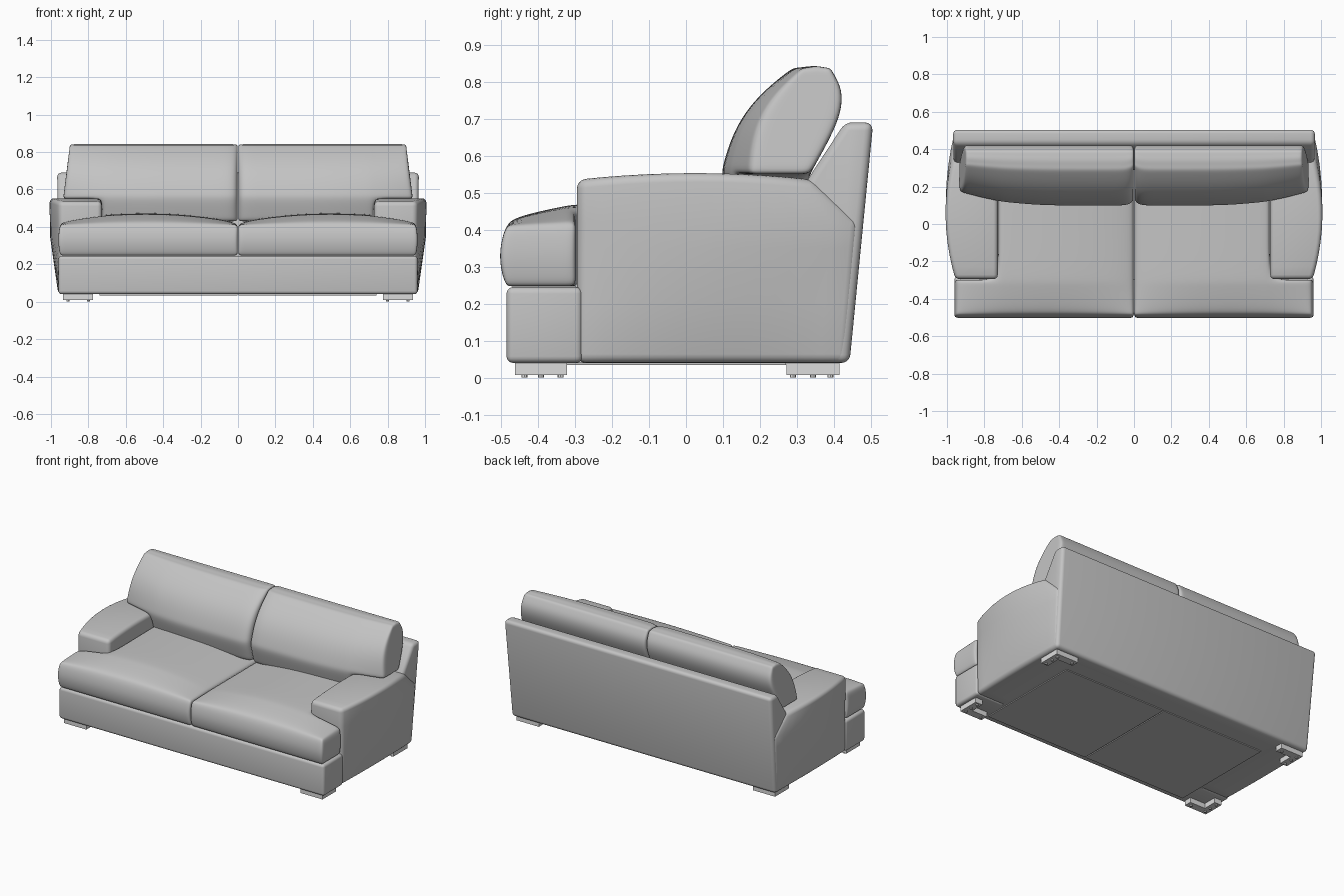
import bpy, bmesh, math

if "Cube" in bpy.data.objects:
    bpy.data.objects.remove(bpy.data.objects["Cube"])


def material(name, v):
    m = bpy.data.materials.new(name)
    m.diffuse_color = (v, v, v, 1)
    m.use_nodes = True
    m.node_tree.nodes["Principled BSDF"].inputs["Base Color"].default_value = m.diffuse_color
    return m


FABRIC = material("grey upholstery", 0.55)
FOOT = material("light grey feet", 0.72)


def lerp(x, pts):
    """Piecewise linear curve through (x, value) points."""
    if x <= pts[0][0]:
        return pts[0][1]
    for (a, va), (b, vb) in zip(pts, pts[1:]):
        if x <= b:
            return va + (vb - va) * (x - a) / (b - a)
    return pts[-1][1]


def finish(name, bm, mat, bevel=0, segs=4, subsurf=0):
    bmesh.ops.recalc_face_normals(bm, faces=bm.faces)
    if bevel:
        sharp = [e for e in bm.edges if e.calc_face_angle(0) > math.radians(30)]
        bmesh.ops.bevel(bm, geom=sharp, offset=bevel, segments=segs,
                        profile=0.5, affect='EDGES', clamp_overlap=True)
    me = bpy.data.meshes.new(name)
    bm.to_mesh(me)
    bm.free()
    me.materials.append(mat)
    ob = bpy.data.objects.new(name, me)
    bpy.context.collection.objects.link(ob)
    bpy.ops.object.select_all(action='DESELECT')
    ob.select_set(True)
    bpy.context.view_layer.objects.active = ob
    if subsurf:
        me.polygons.foreach_set("use_smooth", [True] * len(me.polygons))
        ob.modifiers.new("soften", 'SUBSURF').levels = subsurf
        ob.modifiers["soften"].render_levels = subsurf
    else:
        bpy.ops.object.shade_smooth_by_angle(angle=math.radians(35))
    return ob


def lattice(name, xs, ys, zs, warp, keep=lambda x, y, z: True, **kw):
    """Shell around the kept cells of a grid, its points moved by warp."""
    bm = bmesh.new()
    verts = {}
    size = (len(xs) - 1, len(ys) - 1, len(zs) - 1)

    def vert(key):
        if key not in verts:
            i, j, k = key
            verts[key] = bm.verts.new(warp(xs[i], ys[j], zs[k]))
        return verts[key]

    def solid(c):
        if any(n < 0 or n >= s for n, s in zip(c, size)):
            return False
        return keep(*[(a[n] + a[n + 1]) / 2 for a, n in zip((xs, ys, zs), c)])

    for c in [(i, j, k) for i in range(size[0]) for j in range(size[1]) for k in range(size[2])]:
        if not solid(c):
            continue
        for ax in range(3):
            for side in (0, 1):
                n = list(c)
                n[ax] += 2 * side - 1
                if solid(n):
                    continue
                u, w = [a for a in range(3) if a != ax]
                quad = []
                for du, dw in ((0, 0), (1, 0), (1, 1), (0, 1)):
                    p = list(c)
                    p[ax] += side
                    p[u] += du
                    p[w] += dw
                    quad.append(vert(tuple(p)))
                bm.faces.new(quad)
    return finish(name, bm, FABRIC, **kw)


def prism(name, outline, lo, hi, place, mat=FABRIC, **kw):
    """Extrude a flat outline from lo to hi; place(a, b, t) gives the point."""
    bm = bmesh.new()
    rings = [[bm.verts.new(place(a, b, t)) for a, b in outline] for t in (lo, hi)]
    bm.faces.new(rings[0])
    bm.faces.new(rings[1])
    n = len(outline)
    for i in range(n):
        j = (i + 1) % n
        bm.faces.new((rings[0][i], rings[0][j], rings[1][j], rings[1][i]))
    return finish(name, bm, mat, **kw)


def box(name, x0, x1, y0, y1, z0, z1, mat=FABRIC, **kw):
    return prism(name, [(x0, y0), (x1, y0), (x1, y1), (x0, y1)], z0, z1,
                 lambda a, b, t: (a, b, t), mat, **kw)


# Front rail and the deck under the cushions
box("front_rail", -0.96, 0.96, -0.485, -0.28, 0.04, 0.245, bevel=0.018)
box("seat_deck", -0.76, 0.76, -0.30, 0.36, 0.04, 0.26)

# Leaning back frame
prism("back_frame", [(0.30, 0.04), (0.442, 0.04), (0.506, 0.69), (0.43, 0.69),
                     (0.325, 0.53), (0.29, 0.40)], -1, 1,
      lambda a, b, t: (t * (0.955 + 0.012 * b / 0.69), a, b), bevel=0.022)


# Arm: outer side bows out, rear end follows the back frame
def arm_point(s):
    def warp(x, t, z):
        bow = 1 - (2 * t - 1) ** 2
        end = lerp(z, [(0.04, 0.437), (0.42, 0.468), (0.535, 0.345)])
        y = -0.295 + t * (end + 0.295)
        if x > 0.5:
            px = 0.955 + 0.046 * bow * min(1, z / 0.35) + 0.012 * t * z / 0.5
        else:
            px = 0.728
        pz = z + (0.018 * bow if z > 0.5 else 0)
        return (s * px, y, pz)
    return warp


# Seat cushion: L-shaped, crowned, wrapping in front of the arm
def seat_point(s):
    def warp(x, y, f):
        across = max(0, math.sin(math.pi * x / 0.97)) ** 0.6
        along = lerp(y, [(-0.5, 0.0), (-0.46, 0.45), (-0.3, 1.0), (0.3, 1.1)])
        top = 0.41 + 0.062 * across * along
        bulge = (2 * f - 1) ** 2
        if y < -0.49:
            y += 0.02 * bulge
        if x > 0.95:
            x -= 0.012 * bulge
        return (s * x, y, 0.247 + f * (top - 0.247))
    return warp


# Back cushion: plump wedge with its outer end resting on the arm
FRONT = [(0.43, 0.13), (0.55, 0.095), (0.63, 0.112), (0.72, 0.16), (0.79, 0.225), (0.838, 0.29)]
BACK = [(0.43, 0.29), (0.55, 0.335), (0.63, 0.38), (0.70, 0.418), (0.77, 0.428), (0.838, 0.39)]


def back_point(s):
    def warp(x, v, z):
        front, rear = lerp(z, FRONT), lerp(z, BACK)
        front += 0.085 * max(0, (x - 0.45) / 0.48) ** 2 * lerp(z, [(0.5, 1), (0.84, 0.3)])
        if x < 0.02:
            front += 0.025
        y = front + v * (rear - front)
        if x > 0.5:
            x -= 0.035 * max(0, (z - 0.55) / 0.28) * (x - 0.5) / 0.43
        if z > 0.83 and 0.3 < v < 0.7:
            z += 0.006
        return (s * x, y, z)
    return warp


for s, side in ((-1, "left"), (1, "right")):
    lattice("arm_" + side, [0, 1], [i / 10 for i in range(11)],
            [0.04, 0.2, 0.35, 0.42, 0.535], arm_point(s), bevel=0.024)
    lattice("seat_cushion_" + side, [0.002, 0.03, 0.12, 0.3, 0.5, 0.69, 0.725, 0.83, 0.93, 0.962],
            [-0.505, -0.47, -0.40, -0.33, -0.298, -0.1, 0.1, 0.29], [0, 0.18, 0.5, 0.82, 1],
            seat_point(s), lambda x, y, z: x < 0.725 or y < -0.298, subsurf=2)
    lattice("back_cushion_" + side, [0.002, 0.03, 0.12, 0.3, 0.5, 0.69, 0.725, 0.82, 0.905, 0.935],
            [0, 0.2, 0.5, 0.8, 1], [0.43, 0.46, 0.55, 0.58, 0.65, 0.72, 0.78, 0.82, 0.838],
            back_point(s), lambda x, y, z: x < 0.725 or z > 0.55, subsurf=2)
    # Dust cover panel beneath
    box("dust_cover_" + side, *sorted((s * 0.004, s * 0.74)), -0.44, 0.27, 0.034, 0.041)
    # L-shaped corner feet with little glides
    for end, yo, yi in (("front", -0.462, -0.322), ("rear", 0.415, 0.272)):
        d = 0.05 if yi > yo else -0.05
        foot = [(0.935, yo), (0.935, yi), (0.885, yi), (0.885, yo + d), (0.775, yo + d), (0.775, yo)]
        prism(f"{end}_foot_{side}", foot, 0.008, 0.045,
              lambda a, b, t: (s * a, b, t), FOOT)
        for n, (gx, gy) in enumerate(((0.91, yo + d / 2), (0.91, (yo + yi) / 2),
                                      (0.91, yi - d / 3), (0.80, yo + d / 2))):
            ring = [(gx + 0.008 * math.cos(a * math.pi / 4), gy + 0.008 * math.sin(a * math.pi / 4))
                    for a in range(8)]
            prism(f"{end}_glide_{side}_{n}", ring, 0, 0.01,
                  lambda a, b, t: (s * a, b, t), FOOT)
